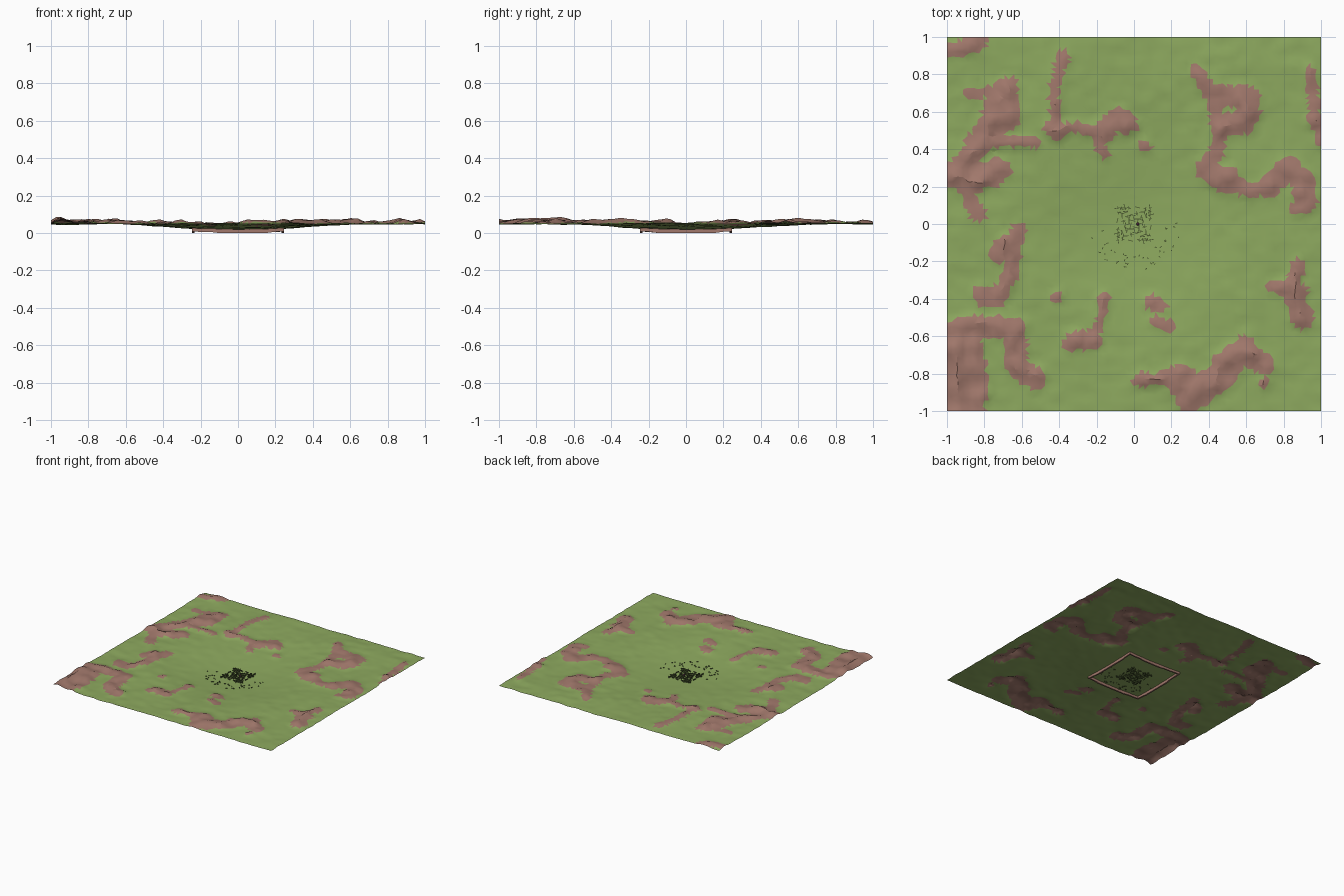
import bpy, bmesh, math, random
from mathutils import Vector, noise

random.seed(4)
cube = bpy.data.objects.get("Cube")
if cube:
    bpy.data.objects.remove(cube, do_unlink=True)


def make_material(name, colour):
    mat = bpy.data.materials.new(name)
    mat.use_nodes = True
    mat.diffuse_color = (*colour, 1)
    mat.node_tree.nodes["Principled BSDF"].inputs["Base Color"].default_value = (*colour, 1)
    return mat


grass = make_material("grass_green", (0.27, 0.40, 0.115))
rock = make_material("rock_brown", (0.36, 0.19, 0.15))
twig = make_material("dark_olive", (0.07, 0.10, 0.03))
bloom = make_material("bloom_purple", (0.20, 0.05, 0.12))

# Rocky ridges: each stroke is a path of points with one width, in hundredths
segments = []


def ridge(width, *points):
    path = [Vector(p) / 100 for p in points]
    for a, b in zip(path, path[1:] or path):
        segments.append((a, b, width / 100))


# North-west ridges
ridge(4, (-100, 93), (-82, 97))
ridge(6, (-68, 73), (-67, 56), (-79, 52), (-86, 38), (-95, 28))
ridge(7, (-72, 65), (-76, 54))
ridge(3, (-88, 70), (-72, 71))
ridge(7, (-96, 27), (-84, 24), (-74, 28))
ridge(4, (-92, 20), (-83, 5))
ridge(3, (-76, 44), (-54, 44))
ridge(3, (-38, 90), (-42, 74), (-42, 52), (-22, 50), (-16, 38))
ridge(5, (-43, 52), (-42, 50))
ridge(6, (-17, 49), (-8, 57), (-4, 54))
ridge(3, (6, 42))

# North-east ridges
ridge(4, (34, 81), (41, 70), (46, 52), (45, 38), (36, 30))
ridge(6, (44, 69), (62, 67), (60, 54), (48, 53))
ridge(7, (44, 26), (51, 23))
ridge(4, (52, 20), (63, 18), (72, 21))
ridge(6, (73, 20), (83, 30), (91, 23), (92, 12))
ridge(3, (92, 9), (86, 8))
ridge(3, (94, 82), (96, 65), (100, 44))
ridge(5, (97, 56))

# South-west ridges
ridge(4, (-62, -4), (-66, -28), (-72, -36))
ridge(6, (-69, -12), (-71, -15))
ridge(6, (-80, -39), (-73, -38))
ridge(6, (-97, -57), (-82, -55), (-64, -56), (-63, -76), (-53, -83))
ridge(11, (-92, -65), (-89, -80), (-90, -98))
ridge(4, (-16, -40))
ridge(2, (-17, -42), (-19, -58))
ridge(5, (-22, -62), (-33, -63))
ridge(3, (-41, -38))

# South-east ridges
ridge(4, (9, -42), (14, -44))
ridge(3, (12, -52), (21, -55))
ridge(4, (4, -83), (22, -82))
ridge(8, (25, -83), (30, -92), (44, -83), (55, -70))
ridge(6, (58, -66), (68, -74))
ridge(3, (70, -85))
ridge(4, (87, -22), (85, -35), (75, -33))
ridge(6, (86, -36), (90, -50))


def rockiness(x, y):
    """Positive inside a rocky ridge, with a ragged border."""
    p, best = Vector((x, y)), -1
    for a, b, width in segments:
        ab = b - a
        t = 0
        if ab.length > 0:
            t = min(1, max(0, (p - a).dot(ab) / ab.length_squared))
        best = max(best, width - (a + ab * t - p).length)
    return best + 0.018 * noise.noise(Vector((x * 16, y * 16, 3)))


def ground(x, y):
    """Rolling ground with a shallow bowl in the middle."""
    t = min(1, math.hypot(x, y) / 0.72)
    bowl = t * t * (3 - 2 * t)
    rolls = noise.noise(Vector((x * 3, y * 3, 7))) * 0.009
    bumps = noise.noise(Vector((x * 12, y * 16, 1))) * 0.005
    return 0.013 + 0.037 * bowl + (rolls + bumps) * (0.12 + 0.88 * bowl)


def terrain_height(x, y):
    r = rockiness(x, y)
    lift = min(1, max(0, (r + 0.02) / 0.07))
    crag = 0.6 + 0.9 * noise.noise(Vector((x * 11, y * 11, 5)))
    return ground(x, y) + 0.027 * lift * max(0.1, crag)


def add_object(name, bm, materials):
    mesh = bpy.data.meshes.new(name)
    bm.to_mesh(mesh)
    bm.free()
    for mat in materials:
        mesh.materials.append(mat)
    obj = bpy.data.objects.new(name, mesh)
    bpy.context.collection.objects.link(obj)
    return obj


# Terrain sheet: faces on the ridges take the rock colour
cells = 72
bm = bmesh.new()
bmesh.ops.create_grid(bm, x_segments=cells, y_segments=cells, size=1)
for v in bm.verts:
    x, y = v.co.xy
    if max(abs(x), abs(y)) < 0.99:
        x += random.uniform(-0.006, 0.006)
        y += random.uniform(-0.006, 0.006)
    v.co = (x, y, terrain_height(x, y))
bmesh.ops.triangulate(bm, faces=bm.faces[:], quad_method='SHORT_EDGE')
for f in bm.faces:
    c = f.calc_center_median()
    f.material_index = int(rockiness(c.x, c.y) > 0)
terrain = add_object("terrain", bm, [grass, rock])
bpy.context.view_layer.objects.active = terrain
terrain.select_set(True)
bpy.ops.object.shade_smooth_by_angle(angle=math.radians(25))
terrain.select_set(False)

# Square foundation rim hanging below the bowl, following the ground
bm = bmesh.new()
steps, half, thick = 10, 0.245, 0.012
corners = [Vector(c) for c in ((-1, -1), (1, -1), (1, 1), (-1, 1))]
rings = []
for i, a in enumerate(corners):
    b = corners[(i + 1) % len(corners)]
    for s in range(steps):
        p = a.lerp(b, s / steps)
        outer, inner = p * half, p * (half - thick)
        top = ground(*outer) - 0.002
        low = max(0, top - 0.018)
        rings.append([bm.verts.new((q.x, q.y, z)) for q, z in
                      ((outer, top), (outer, low), (inner, low), (inner, top))])
for i, ring in enumerate(rings):
    after = rings[(i + 1) % len(rings)]
    for k in range(4):
        n = (k + 1) % 4
        bm.faces.new((ring[k], ring[n], after[n], after[k]))
bmesh.ops.recalc_face_normals(bm, faces=bm.faces[:])
lowest = min(v.co.z for v in bm.verts)
for v in bm.verts:
    if v.co.z < lowest + 0.003:
        v.co.z = 0
add_object("foundation_rim", bm, [rock])


def add_chip(bm, x, y, length, width, height, angle):
    """A small bar sunk halfway into the ground."""
    chip = bmesh.ops.create_cube(bm, size=1)["verts"]
    for v in chip:
        lx, ly = v.co.x * length, v.co.y * width
        v.co.x = x + lx * math.cos(angle) - ly * math.sin(angle)
        v.co.y = y + lx * math.sin(angle) + ly * math.cos(angle)
        v.co.z = ground(x, y) + v.co.z * height


# Thicket: one quarter of short twigs, turned around the centre
bm = bmesh.new()
for i in range(24):
    x, y = random.uniform(0.01, 0.095), random.uniform(0, 0.09)
    angle = random.choice((0, math.pi / 2)) + random.uniform(-0.4, 0.4)
    length = random.uniform(0.014, 0.035)
    for turn in range(4):
        add_chip(bm, x, y, length, 0.004, 0.014, angle + turn * math.pi / 2)
        x, y = -y, x
add_object("thicket", bm, [twig])

# Loose twigs scattered round the thicket, mostly to the front
bm = bmesh.new()
for i in range(44):
    a, r = math.radians(random.uniform(175, 375)), random.uniform(0.17, 0.25)
    add_chip(bm, r * math.cos(a), r * math.sin(a), random.uniform(0.006, 0.014),
             0.005, 0.008, random.uniform(0, math.pi))
add_object("scattered_twigs", bm, [twig])

# Small bloom in the middle
bm = bmesh.new()
bmesh.ops.create_icosphere(bm, subdivisions=1, radius=0.009)
bmesh.ops.translate(bm, verts=bm.verts[:], vec=(0.02, 0, ground(0, 0) + 0.006))
add_object("bloom", bm, [bloom])
